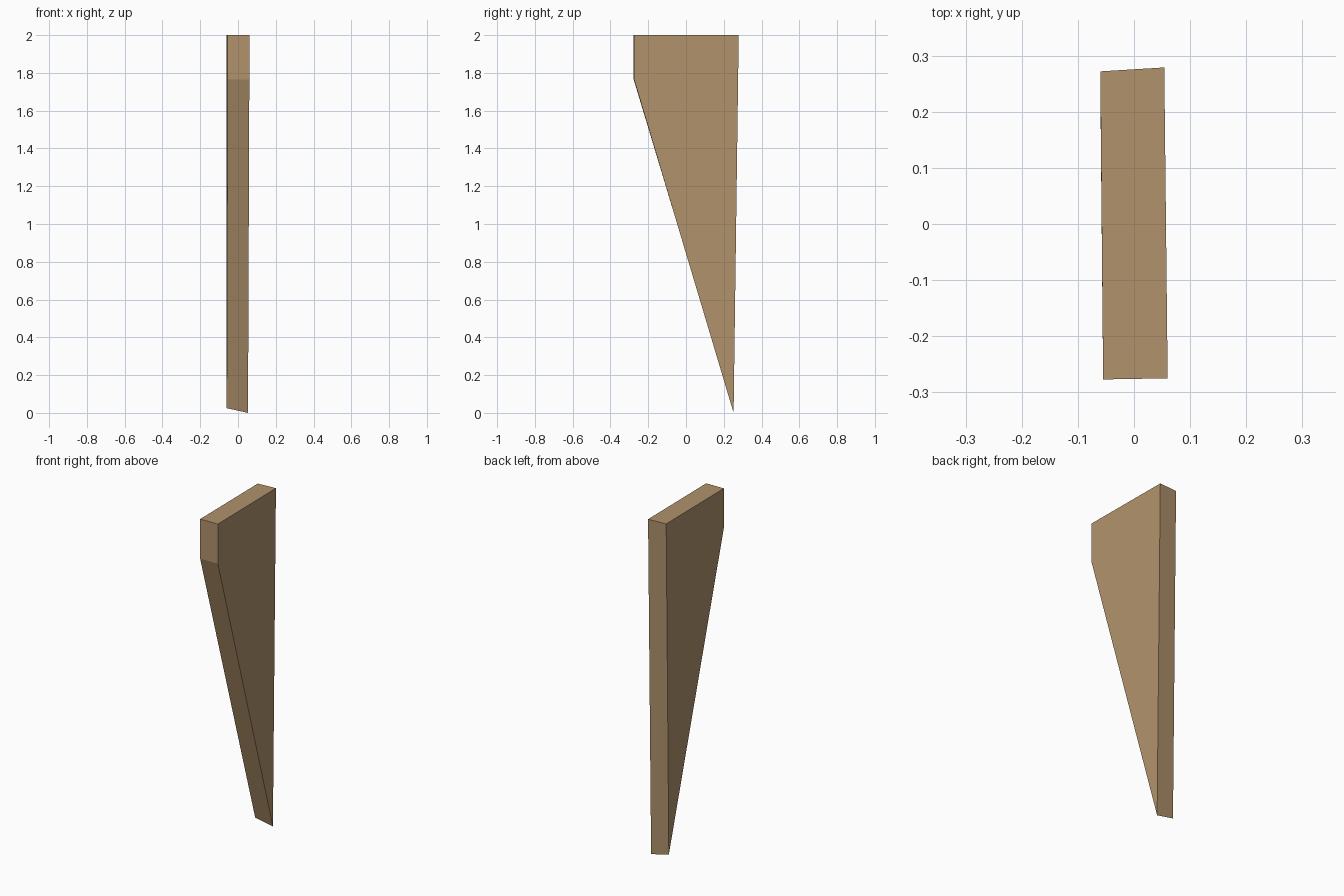
import bpy, bmesh

if "Cube" in bpy.data.objects:
    bpy.data.objects.remove(bpy.data.objects["Cube"])

# Side profiles of the tapered plank: top back, top front, lower front, bottom tip
left = [(-0.06, 0.272, 2.0), (-0.055, -0.277, 2.0), (-0.055, -0.277, 1.765), (-0.06, 0.247, 0.025)]
right = [(0.054, 0.279, 2.0), (0.06, -0.275, 2.0), (0.06, -0.275, 1.765), (0.053, 0.252, 0.0)]

# Skin the two profiles into a closed solid
bm = bmesh.new()
a = [bm.verts.new(p) for p in left]
b = [bm.verts.new(p) for p in right]
bm.faces.new(a)
bm.faces.new(b[::-1])
for i in range(4):
    j = (i + 1) % 4
    bm.faces.new((a[j], a[i], b[i], b[j]))
bmesh.ops.recalc_face_normals(bm, faces=bm.faces)

mesh = bpy.data.meshes.new("tapered_plank")
bm.to_mesh(mesh)
bm.free()

# Tan wood colour
wood = bpy.data.materials.new("wood")
wood.diffuse_color = (0.44, 0.29, 0.15, 1)
wood.use_nodes = True
wood.node_tree.nodes["Principled BSDF"].inputs["Base Color"].default_value = wood.diffuse_color
mesh.materials.append(wood)

plank = bpy.data.objects.new("tapered_plank", mesh)
bpy.context.collection.objects.link(plank)
